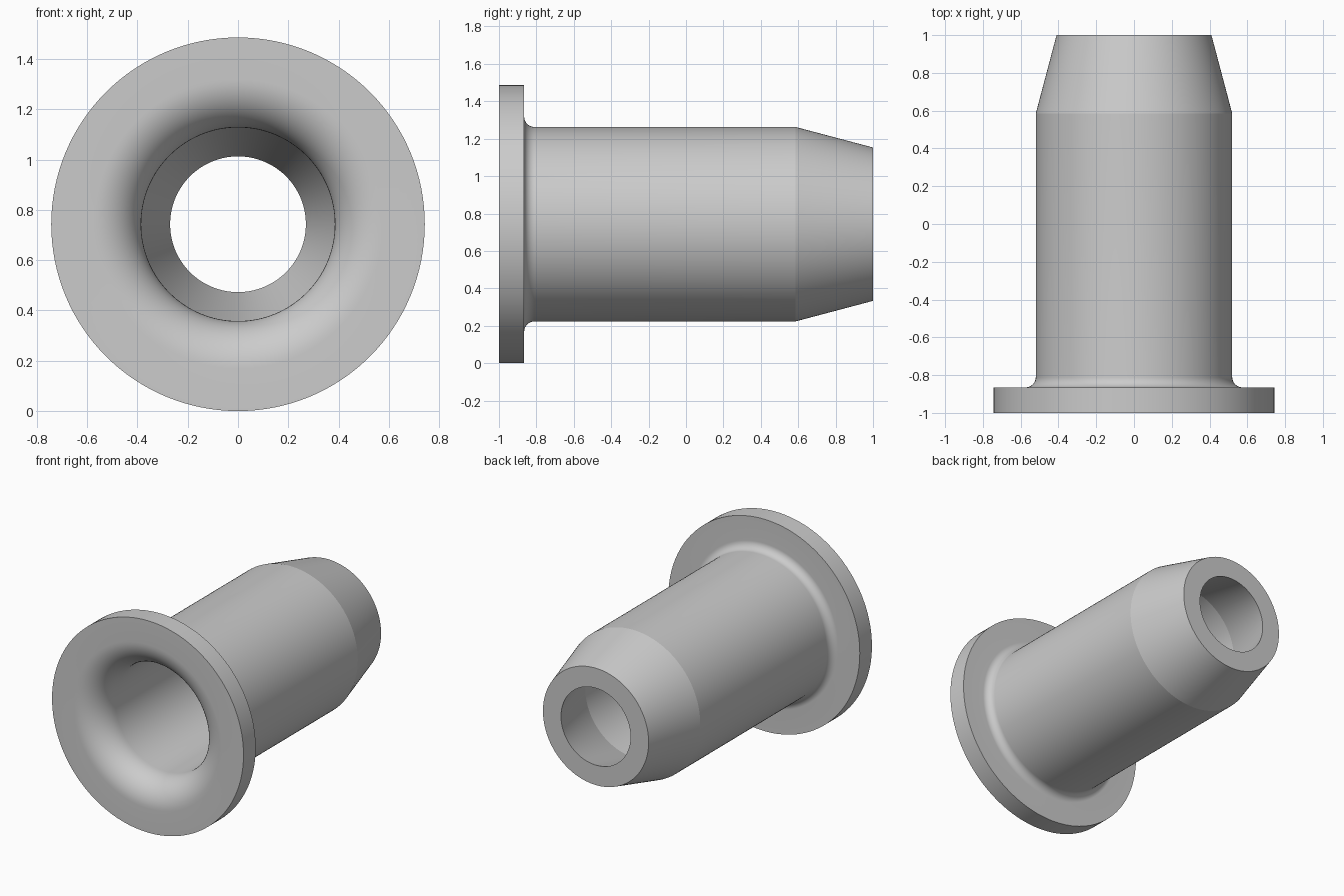
import bpy
import bmesh
from math import cos, sin, pi, radians
from mathutils import Vector

cube = bpy.data.objects.get("Cube")
if cube:
    bpy.data.objects.remove(cube, do_unlink=True)

FLANGE_R = 0.743      # also the height of the axis
WALL = 0.135          # constant sheet thickness
BODY_R = 0.52
TIP_R = 0.41
TAPER_Y = 0.585
FILLET = 0.055
SEGMENTS = 128

# Shared centre of the outer fillet and the rounded mouth
bend_r = BODY_R + FILLET
bend_y = -1 + WALL + FILLET


def bend(radius, steps=14):
    """Quarter arc from the flange face to the tube wall, as (r, y) points."""
    angles = [pi / 2 * i / steps for i in range(steps + 1)]
    return [(bend_r - radius * sin(a), bend_y - radius * cos(a)) for a in angles]


# Closed wall section: outside from flange to tip, then back along the bore
outside = [(FLANGE_R, -1), (FLANGE_R, -1 + WALL)] + bend(FILLET)
outside += [(BODY_R, TAPER_Y), (TIP_R, 1)]
bore = [(TIP_R - 0.14, 1), (BODY_R - WALL, TAPER_Y - 0.018)]
bore += reversed(bend(FILLET + WALL))
section = outside + bore

# Revolve the section about the y axis
bm = bmesh.new()
verts = [bm.verts.new((r, y, FLANGE_R)) for r, y in section]
edges = [bm.edges.new((v, verts[i - 1])) for i, v in enumerate(verts)]
bmesh.ops.spin(bm, geom=verts + edges, cent=Vector((0, 0, FLANGE_R)),
               axis=Vector((0, 1, 0)), angle=2 * pi, steps=SEGMENTS, use_merge=True)
bmesh.ops.remove_doubles(bm, verts=bm.verts[:], dist=0.0001)
bmesh.ops.recalc_face_normals(bm, faces=bm.faces[:])
mesh = bpy.data.meshes.new("flanged_sleeve")
bm.to_mesh(mesh)
bm.free()

sleeve = bpy.data.objects.new("flanged_sleeve", mesh)
bpy.context.collection.objects.link(sleeve)

# Plain grey material
grey = bpy.data.materials.new("light_grey")
grey.use_nodes = True
colour = (0.6, 0.6, 0.6, 1)
grey.diffuse_color = colour
grey.node_tree.nodes["Principled BSDF"].inputs["Base Color"].default_value = colour
mesh.materials.append(grey)

# Smooth bends, crisp rims and taper line
bpy.ops.object.select_all(action="DESELECT")
sleeve.select_set(True)
bpy.context.view_layer.objects.active = sleeve
bpy.ops.object.shade_smooth_by_angle(angle=radians(12))
